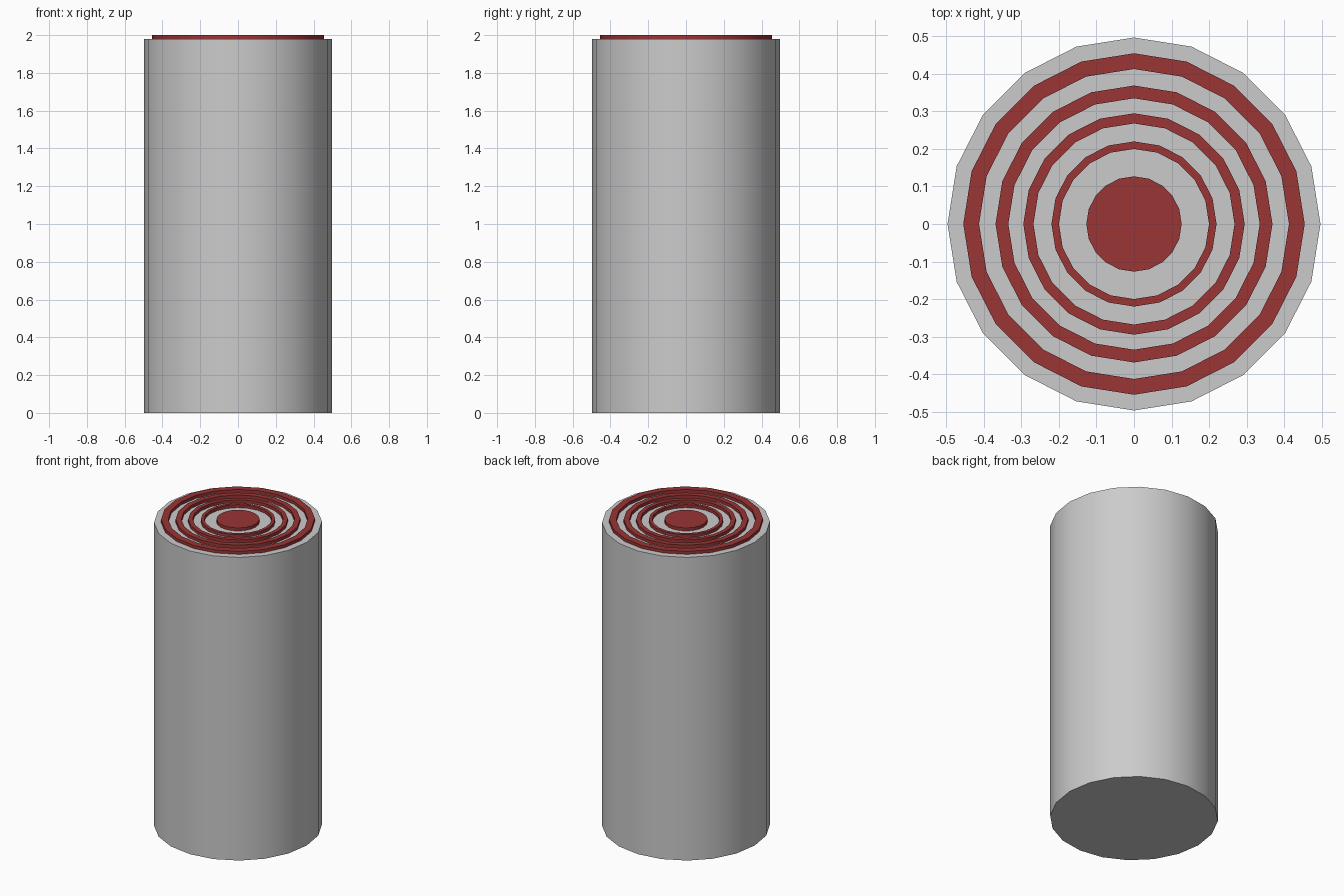
import bpy, bmesh, math

if "Cube" in bpy.data.objects:
    bpy.data.objects.remove(bpy.data.objects["Cube"])

SIDES = 20
BODY_TOP, TOP = 1.98, 2.0

red = bpy.data.materials.new("red")
red.diffuse_color = (0.32, 0.035, 0.035, 1)
red.use_nodes = True
red.node_tree.nodes["Principled BSDF"].inputs["Base Color"].default_value = red.diffuse_color


def circle(bm, r, z):
    return [bm.verts.new((r * math.sin(2 * math.pi * i / SIDES),
                          r * math.cos(2 * math.pi * i / SIDES), z))
            for i in range(SIDES)]


def prism(name, outer, inner, z0, z1, material=None):
    """Solid disc (inner = 0) or ring between two heights."""
    bm = bmesh.new()
    loops = [circle(bm, outer, z0), circle(bm, outer, z1)]
    if inner:
        loops += [circle(bm, inner, z1), circle(bm, inner, z0)]
        pairs = list(zip(loops, loops[1:] + loops[:1]))
    else:
        pairs = [(loops[0], loops[1])]
        for loop in loops:
            bm.faces.new(loop)
    for a, b in pairs:
        for i in range(SIDES):
            j = (i + 1) % SIDES
            bm.faces.new((a[i], a[j], b[j], b[i]))
    bmesh.ops.recalc_face_normals(bm, faces=bm.faces)
    mesh = bpy.data.meshes.new(name)
    bm.to_mesh(mesh)
    bm.free()
    obj = bpy.data.objects.new(name, mesh)
    bpy.context.collection.objects.link(obj)
    if material:
        mesh.materials.append(material)
    bpy.ops.object.select_all(action='DESELECT')
    obj.select_set(True)
    bpy.context.view_layer.objects.active = obj
    bpy.ops.object.shade_smooth_by_angle(angle=math.radians(30))
    return obj


# Main column
prism("column", 0.497, 0, 0, BODY_TOP)

# Raised centre disc and concentric rings on the top
prism("centre_disc", 0.127, 0, BODY_TOP, TOP, red)
for n, (outer, inner) in enumerate([(0.22, 0.2), (0.295, 0.268),
                                    (0.369, 0.335), (0.455, 0.413)], 1):
    prism(f"raised_ring_{n}", outer, inner, BODY_TOP, TOP, red)
